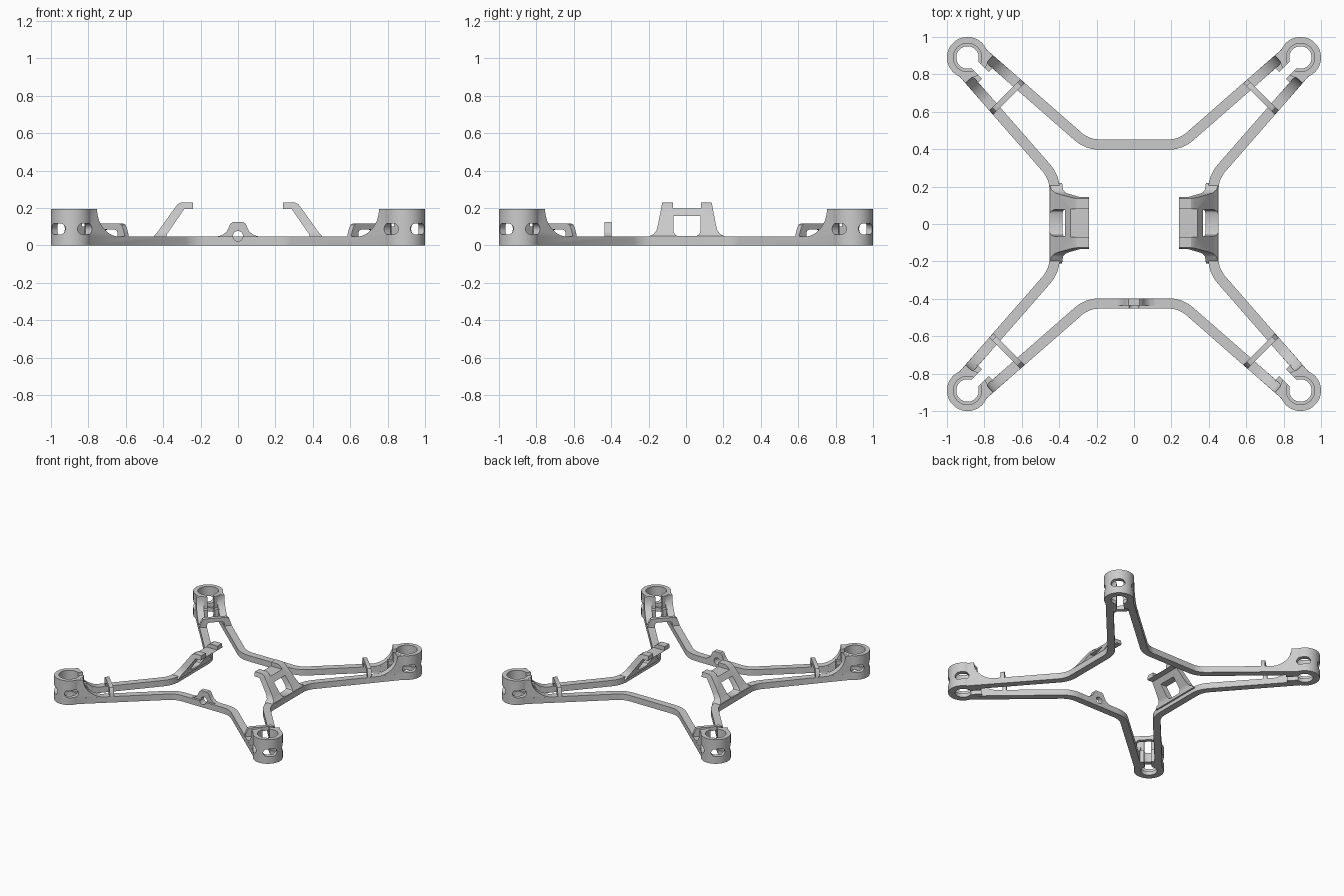
import bpy, bmesh, math
from mathutils import Vector

if "Cube" in bpy.data.objects:
    bpy.data.objects.remove(bpy.data.objects["Cube"])

X, Y, Z = Vector((1, 0, 0)), Vector((0, 1, 0)), Vector((0, 0, 1))


def prism(name, pts, a, b, o=Vector((0, 0, 0)), u=X, v=Y, n=Z):
    """Extrude a 2D profile (axes u, v) from a to b along n."""
    bm = bmesh.new()
    lo, hi = [[bm.verts.new(o + u * p[0] + v * p[1] + n * h) for p in pts] for h in (a, b)]
    bm.faces.new(lo)
    bm.faces.new(hi)
    for i in range(len(pts)):
        j = (i + 1) % len(pts)
        bm.faces.new((lo[i], lo[j], hi[j], hi[i]))
    bmesh.ops.recalc_face_normals(bm, faces=bm.faces)
    me = bpy.data.meshes.new(name)
    bm.to_mesh(me)
    bm.free()
    ob = bpy.data.objects.new(name, me)
    bpy.context.collection.objects.link(ob)
    return ob


def apply(ob, mod):
    bpy.context.view_layer.objects.active = ob
    bpy.ops.object.modifier_apply(modifier=mod.name)


def boolean(ob, other, op, keep=False):
    m = ob.modifiers.new("bool", 'BOOLEAN')
    m.operation, m.object, m.solver = op, other, 'EXACT'
    apply(ob, m)
    if not keep:
        bpy.data.objects.remove(other, do_unlink=True)


def arc(cx, cy, rx, ry, a0, a1, n):
    return [(cx + rx * math.cos(math.radians(a0 + (a1 - a0) * i / n)),
             cy + ry * math.sin(math.radians(a0 + (a1 - a0) * i / n))) for i in range(n + 1)]


def circle(r, n=64):
    return arc(0, 0, r, r, 0, 360, n)[:-1]


def mirror(ob, x, y):
    m = ob.modifiers.new("mirror", 'MIRROR')
    m.use_axis = (x, y, False)
    m.merge_threshold = 0.0005
    apply(ob, m)


def smooth(ob):
    bpy.ops.object.select_all(action='DESELECT')
    ob.select_set(True)
    bpy.context.view_layer.objects.active = ob
    bpy.ops.object.shade_smooth_by_angle(angle=math.radians(30))


# Shared dimensions of one corner
C = Vector((0.89, 0.89, 0))
W, TURN, BAR, VX, T = 0.0275, 41.2, 0.425, 0.25, 0.065
OFF = 0.0725
TA = math.radians(TURN)
R = T / math.tan(TA / 2)
length = math.sqrt((0.89 - VX) ** 2 + (0.89 - BAR) ** 2 - OFF ** 2)
d = (math.cos(TA), math.sin(TA))
foot = (VX + d[0] * length, BAR + d[1] * length)
nrm = (-d[1], d[0])

# Motor ring
frame = prism("frame", circle(0.11), 0, 0.195, C)

# Arms with bent corner, plus concave gussets running up to the ring
low = [(0, BAR - W)] + arc(VX - T, BAR + R, R + W, R + W, -90, -90 + TURN, 10)
low.append((foot[0] - nrm[0] * W, foot[1] - nrm[1] * W))
up = [(0, BAR + W)] + arc(VX - T, BAR + R, R - W, R - W, -90, -90 + TURN, 10)
up.append((foot[0] + nrm[0] * W, foot[1] + nrm[1] * W))
gusset = [(0, 0.01), (0, 0.194)] + arc(0.26, 0.194, 0.165, 0.148, 180, 270, 14) + [(0.26, 0.01)]
for u, v in ((X, Y), (Y, X)):
    boolean(frame, prism("arm", low + up[::-1], 0, 0.048, u=u, v=v), 'UNION')
    along = -(u * d[0] + v * d[1])
    side = u * nrm[0] + v * nrm[1]
    o = u * foot[0] + v * foot[1]
    boolean(frame, prism("gusset", gusset, -W + 0.0005, W - 0.0005, o, along, Z, side), 'UNION')

# Clamp tabs and arched bridge between the arms
diag = Vector((-1, -1, 0)).normalized()
perp = Vector((1, -1, 0)).normalized()
tabs = [(0.07, -0.06), (0.135, -0.06), (0.135, 0.06), (0.07, 0.06)]
boolean(frame, prism("tabs", tabs, 0.001, 0.1, C, diag, perp), 'UNION')
half = [(0.065, 0.03), (0.119, 0.03), (0.117, 0.06), (0.105, 0.095), (0.095, 0.11), (0.08, 0.116)]
hole = [(0.045, 0.084), (0.06, 0.078), (0.065, 0.065)]
right = hole + half
arch = right + [(-x, z) for x, z in right[::-1]]
boolean(frame, prism("bridge", arch, 0.283, 0.313, C, perp, Z, diag), 'UNION')

# Bore with bottom lip, clamp slit and rounded side slots
boolean(frame, prism("bore", circle(0.06), -0.1, 0.3, C), 'DIFFERENCE')
boolean(frame, prism("pocket", circle(0.076), 0.03, 0.3, C), 'DIFFERENCE')
slit = [(0.03, -0.026), (0.2, -0.026), (0.2, 0.026), (0.03, 0.026)]
boolean(frame, prism("slit", slit, -0.1, 0.3, C, diag, perp), 'DIFFERENCE')
slot = arc(0.022, 0.088, 0.03, 0.03, -90, 90, 10) + arc(-0.022, 0.088, 0.03, 0.03, 90, 270, 10)
for n, t in ((-diag, perp), (perp, diag), (-perp, diag)):
    boolean(frame, prism("slot", slot, 0.035, 0.16, C, t, Z, n), 'DIFFERENCE')

# Open the quarter at the symmetry planes and mirror it to four
bm = bmesh.new()
bm.from_mesh(frame.data)
caps = [f for f in bm.faces if any(all(abs(v.co[k]) < 1e-4 for v in f.verts) for k in (0, 1))]
bmesh.ops.delete(bm, geom=caps, context='FACES')
bm.to_mesh(frame.data)
bm.free()
mirror(frame, True, True)

# Leaning side clips: sloped hook profile trimmed by a flared two-post outline
hook = [(0.449, 0.03), (0.449, 0.05), (0.43, 0.072), (0.325, 0.218), (0.305, 0.23),
        (0.24, 0.23), (0.24, 0.195), (0.287, 0.195), (0.38, 0.06), (0.385, 0.03)]
clip = prism("side_clip", hook, -0.3, 0.3, u=X, v=Z, n=Y)
post = [(0.215, 0.03), (0.2, 0.05), (0.178, 0.06), (0.163, 0.08), (0.155, 0.11),
        (0.13, 0.24), (0.074, 0.24), (0.074, 0.197)]
outline = post + [(-y, z) for y, z in post[::-1]]
shift = Vector((0, 0.005, 0))
boolean(clip, prism("outline", outline, 0.1, 0.6, shift, Y, Z, X), 'INTERSECT')
win = [(0.05, 0.05), (0.064, 0.058), (0.072, 0.075), (0.072, 0.157)]
window = win + [(-y, z) for y, z in win[::-1]]
boolean(clip, prism("window", window, 0.1, 0.6, shift, Y, Z, X), 'DIFFERENCE')
mirror(clip, True, False)

# Front eyelet with flared base and through hole
eye = [(0.11, 0.03), (0.11, 0.048), (0.085, 0.055), (0.062, 0.072), (0.048, 0.098),
       (0.042, 0.114), (0.03, 0.124)]
eyelet = prism("front_eyelet", eye + [(-x, z) for x, z in eye[::-1]], -0.435, -0.398, u=X, v=Z, n=Y)
pin = prism("pin_cutter", circle(0.027, 32), -0.6, -0.3, Z * 0.05, X, Z, Y)
boolean(frame, pin, 'DIFFERENCE', keep=True)
boolean(eyelet, pin, 'DIFFERENCE')

for ob in (frame, clip, eyelet):
    smooth(ob)
